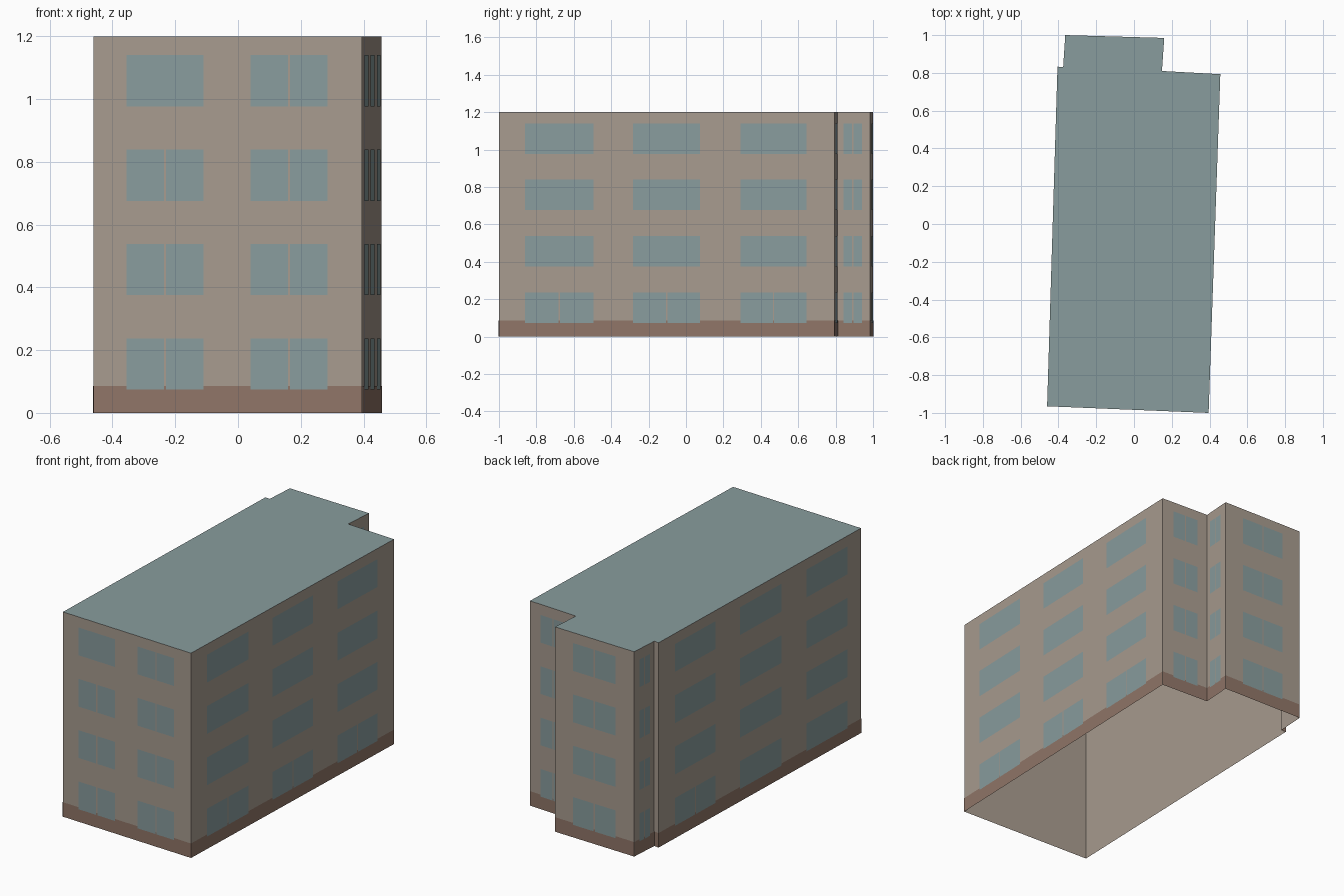
import bpy
import bmesh
from mathutils import Vector

cube = bpy.data.objects.get("Cube")
if cube:
    bpy.data.objects.remove(cube, do_unlink=True)


def material(name, color):
    m = bpy.data.materials.new(name)
    m.use_nodes = True
    m.diffuse_color = (*color, 1)
    m.node_tree.nodes["Principled BSDF"].inputs["Base Color"].default_value = (*color, 1)
    return m


BEIGE = material("beige plaster", (0.39, 0.33, 0.275))
BROWN = material("brown plinth", (0.28, 0.18, 0.138))
BLUE = material("blue grey", (0.25, 0.335, 0.34))

HEIGHT = 1.2
PLINTH = 0.085
STOREY = 0.301
SILL, PANE = 0.074, 0.163
GAP = 0.007

# Footprint, counter-clockwise from the front left corner
corners = [Vector(p) for p in [
    (-0.46, -0.965), (0.395, -1.0), (0.457, 0.793), (0.148, 0.81),
    (0.16, 0.985), (-0.364, 1.0), (-0.375, 0.83), (-0.405, 0.833)]]
walls = list(zip(corners, corners[1:] + corners[:1]))


def finish(bm, name, *mats):
    mesh = bpy.data.meshes.new(name)
    bm.to_mesh(mesh)
    bm.free()
    for m in mats:
        mesh.materials.append(m)
    obj = bpy.data.objects.new(name, mesh)
    bpy.context.collection.objects.link(obj)
    return obj


def plate(bm, wall, start, end, low, high, offset):
    """Upright panel just outside a wall, start and end measured along it."""
    a, b = wall
    along = (b - a).normalized()
    out = Vector((along.y, -along.x)) * offset
    p, q = a + along * start + out, a + along * end + out
    bm.faces.new([bm.verts.new((v.x, v.y, z))
                  for v, z in ((p, low), (q, low), (q, high), (p, high))])


# Building shell: walls and flat roof, open underneath
bm = bmesh.new()
floor = [bm.verts.new((c.x, c.y, 0)) for c in corners]
top = [bm.verts.new((c.x, c.y, HEIGHT)) for c in corners]
for i in range(len(corners)):
    j = (i + 1) % len(corners)
    bm.faces.new((floor[i], floor[j], top[j], top[i]))
roof = bm.faces.new(top)
roof.material_index = 1
finish(bm, "building_shell", BEIGE, BLUE)

# Plinth band round the foot of the walls
bm = bmesh.new()
for wall in walls:
    plate(bm, wall, 0, (wall[1] - wall[0]).length, 0, PLINTH, 0.0015)
finish(bm, "plinth", BROWN)

# Windows: per wall, the column spans as fractions and the rule for split panes
layout = {
    "front": (0, [(0.123, 0.41), (0.585, 0.871)], lambda col, row: (col, row) != (0, 3)),
    "right": (1, [(0.078, 0.282), (0.40, 0.60), (0.72, 0.917)], lambda col, row: row == 0),
    "recess_back": (2, [(0.24, 0.78)], lambda col, row: True),
    "recess_side": (3, [(0.19, 0.75)], lambda col, row: True),
    "back": (4, [(0.23, 0.77)], lambda col, row: True),
    "back_left": (5, [(0.24, 0.76)], lambda col, row: True),
    "left": (7, [(0.08, 0.28), (0.40, 0.604), (0.728, 0.93)],
             lambda col, row: (col, row) == (0, 0)),
}
for side, (index, spans, is_split) in layout.items():
    wall = walls[index]
    length = (wall[1] - wall[0]).length
    bm = bmesh.new()
    for row in range(4):
        low = SILL + STOREY * row
        for col, (s, e) in enumerate(spans):
            s, e = s * length, e * length
            mid = (s + e) / 2
            panes = [(s, e)]
            if is_split(col, row):
                panes = [(s, mid - GAP / 2), (mid + GAP / 2, e)]
            for p, q in panes:
                plate(bm, wall, p, q, low, low + PANE, 0.003)
    finish(bm, side + "_windows", BLUE)
